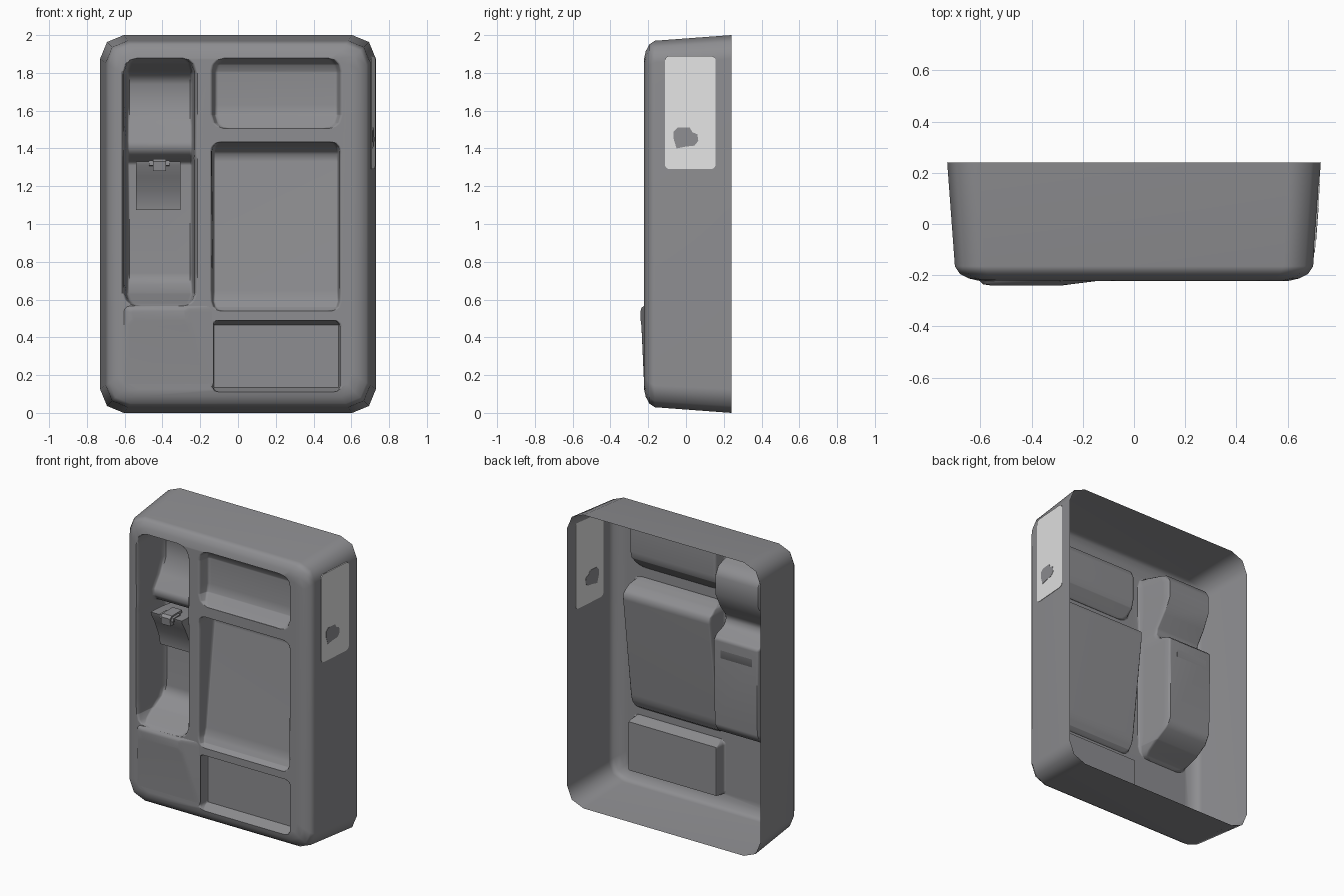
import bpy, bmesh, math

if "Cube" in bpy.data.objects:
    bpy.data.objects.remove(bpy.data.objects["Cube"])

FRONT = -0.222


def material(name, c):
    m = bpy.data.materials.new(name)
    m.diffuse_color = (*c, 1)
    m.use_nodes = True
    m.node_tree.nodes["Principled BSDF"].inputs["Base Color"].default_value = m.diffuse_color
    return m


GREY = material("grey_plastic", (0.27, 0.27, 0.283))
LIGHT = material("light_label", (0.78, 0.78, 0.78))


def make(name, bm, mat):
    bmesh.ops.recalc_face_normals(bm, faces=bm.faces)
    me = bpy.data.meshes.new(name)
    bm.to_mesh(me)
    bm.free()
    ob = bpy.data.objects.new(name, me)
    bpy.context.collection.objects.link(ob)
    me.materials.append(mat)
    return ob


def loft(name, rings, mat):
    """Skin closed rings of equal length and cap both ends."""
    bm = bmesh.new()
    vs = [[bm.verts.new(p) for p in r] for r in rings]
    n = len(rings[0])
    for a, b in zip(vs, vs[1:]):
        for i in range(n):
            j = (i + 1) % n
            bm.faces.new((a[i], a[j], b[j], b[i]))
    bm.faces.new(vs[0])
    bm.faces.new(vs[-1])
    return make(name, bm, mat)


def round_rect(x0, x1, z0, z1, r, seg):
    pts = []
    for cx, cz, q in ((x1 - r, z1 - r, 0), (x0 + r, z1 - r, 1),
                      (x0 + r, z0 + r, 2), (x1 - r, z0 + r, 3)):
        for k in range(seg + 1):
            a = math.pi / 2 * (q + k / seg)
            pts.append((cx + r * math.cos(a), cz + r * math.sin(a)))
    return pts


def smooth(ob, angle=50):
    bpy.ops.object.select_all(action='DESELECT')
    bpy.context.view_layer.objects.active = ob
    ob.select_set(True)
    bpy.ops.object.shade_smooth_by_angle(angle=math.radians(angle))


def pocket(x0, x1, profile, r, flare, slope):
    """Cutter made of stations along z; profile is (z, depth)."""
    za, zb = profile[0][0], profile[-1][0]

    def depth(z):
        for (p, d), (q, e) in zip(profile, profile[1:]):
            if z <= q:
                return d + (e - d) * (z - p) / (q - p)
        return profile[-1][1]

    zs = {round(p[0], 4) for p in profile}
    for t in (0.15, 0.45, 1.0):
        zs |= {round(za + r * t, 4), round(zb - r * t, 4)}
    cx, hw = (x0 + x1) / 2, (x1 - x0) / 2
    rings = []
    for z in sorted(zs):
        t = min(z - za, zb - z, r)
        w = hw - r + math.sqrt(max(0, r * r - (r - t) ** 2))
        d = depth(z)
        half = [(w, -0.3), (w, FRONT), (w - flare * 0.7, FRONT + 0.06 * d),
                (w - flare, FRONT + 0.18 * d),
                (w - flare - slope * 0.4, FRONT + 0.82 * d),
                (w - flare - slope * 0.6, FRONT + 0.94 * d),
                (w - flare - slope, FRONT + d)]
        ring = [(cx + x, y, z) for x, y in half]
        ring += [(cx - x, y, z) for x, y in reversed(half)]
        rings.append(ring)
    return loft("pocket_cutter", rings, GREY)


# Tapered housing shell with a rounded front edge
rings = []
for y, inset, r in ((0.24, 0, 0.125), (-0.165, 0.03, 0.115), (-0.195, 0.05, 0.11),
                    (-0.213, 0.085, 0.10), (FRONT, 0.125, 0.09)):
    rings.append([(x, y, z) for x, z in
                  round_rect(-0.73 + inset, 0.73 - inset, inset, 2 - inset, r, 2)])
shell = loft("housing_shell", rings, GREY)

# Pockets: handset cradle, upper, middle and lower recesses
cutters = [
    pocket(-0.615, -0.215, [(0.565, 0.004), (0.58, 0.03), (0.63, 0.15), (0.68, 0.24),
                            (0.74, 0.275), (1.31, 0.285), (1.335, 0.26), (1.36, 0.18),
                            (1.40, 0.15), (1.44, 0.16), (1.52, 0.22), (1.62, 0.27),
                            (1.74, 0.27), (1.79, 0.24), (1.85, 0.06), (1.88, 0.004)],
           0.07, 0.015, 0.025),
    pocket(-0.15, 0.555, [(1.505, 0.004), (1.53, 0.025), (1.58, 0.065), (1.63, 0.08),
                          (1.80, 0.08), (1.84, 0.065), (1.865, 0.03), (1.88, 0.004)],
           0.07, 0.015, 0.03),
    pocket(-0.15, 0.55, [(0.54, 0.004), (0.56, 0.03), (0.61, 0.055), (0.65, 0.065),
                         (1.33, 0.155), (1.37, 0.15), (1.405, 0.10), (1.425, 0.04),
                         (1.435, 0.004)], 0.05, 0.012, 0.018),
    pocket(-0.15, 0.555, [(0.11, 0.004), (0.135, 0.08), (0.465, 0.08),
                          (0.49, 0.004)], 0.035, 0.015, 0.008),
]
for c in cutters:
    c.hide_render = True
    m = shell.modifiers.new("cut", 'BOOLEAN')
    m.operation, m.solver, m.object = 'DIFFERENCE', 'EXACT', c
    bpy.context.view_layer.objects.active = shell
    bpy.ops.object.modifier_apply(modifier=m.name)
    bpy.data.objects.remove(c)

# Open the back of the housing
bm = bmesh.new()
bm.from_mesh(shell.data)
back = [f for f in bm.faces if all(v.co.y > 0.239 for v in f.verts)]
bmesh.ops.delete(bm, geom=back, context='FACES')
bm.to_mesh(shell.data)
bm.free()
smooth(shell)
wn = shell.modifiers.new("weighted", 'WEIGHTED_NORMAL')
wn.keep_sharp = True

# Low raised pad under the handset cradle
pad = loft("raised_pad", [
    [(x, y, z) for x, z in round_rect(*b, r, 3)]
    for y, b, r in ((FRONT + 0.001, (-0.605, -0.13, 0.13, 0.566), 0.03),
                    (-0.236, (-0.59, -0.25, 0.46, 0.558), 0.02),
                    (-0.24, (-0.56, -0.28, 0.49, 0.54), 0.01))], GREY)
smooth(pad)


# Hook in the cradle, its underside curving back, and its small clip
def prism(name, x0, x1, yz):
    return loft(name, [[(x, y, z) for y, z in yz] for x in (x0, x1)], GREY)


hook = prism("cradle_hook", -0.54, -0.305,
             [(0.062, 1.31), (-0.06, 1.325), (-0.17, 1.33), (-0.165, 1.31),
              (-0.13, 1.25), (-0.098, 1.18), (-0.075, 1.12), (-0.07, 1.075),
              (-0.05, 1.075), (0.062, 1.2)])
smooth(hook)
prism("hook_clip", -0.45, -0.38,
      [(-0.06, 1.32), (-0.06, 1.345), (-0.17, 1.345), (-0.19, 1.33),
       (-0.185, 1.28), (-0.15, 1.28)])
for x in (-0.46, -0.375):
    prism("clip_side", x - 0.012, x + 0.012,
          [(-0.1, 1.30), (-0.1, 1.335), (-0.175, 1.335), (-0.178, 1.31)])


# Label on the right wall, showing on both sides, with a grey mark
def wall_plate(name, outline, half, mat):
    def wall_x(y):
        return 0.73 - 0.03 * (0.24 - y) / 0.405
    return loft(name, [[(wall_x(y) + s * half, y, z) for y, z in outline]
                       for s in (-1, 1)], mat)


wall_plate("side_label", round_rect(-0.112, 0.157, 1.29, 1.89, 0.025, 3), 0.003, LIGHT)
wall_plate("label_mark", [(-0.05, 1.40), (0.0, 1.41), (0.045, 1.415), (0.065, 1.44),
                          (0.06, 1.475), (0.035, 1.485), (0.02, 1.51), (-0.045, 1.51),
                          (-0.065, 1.49), (-0.065, 1.45)], 0.0045, GREY)
